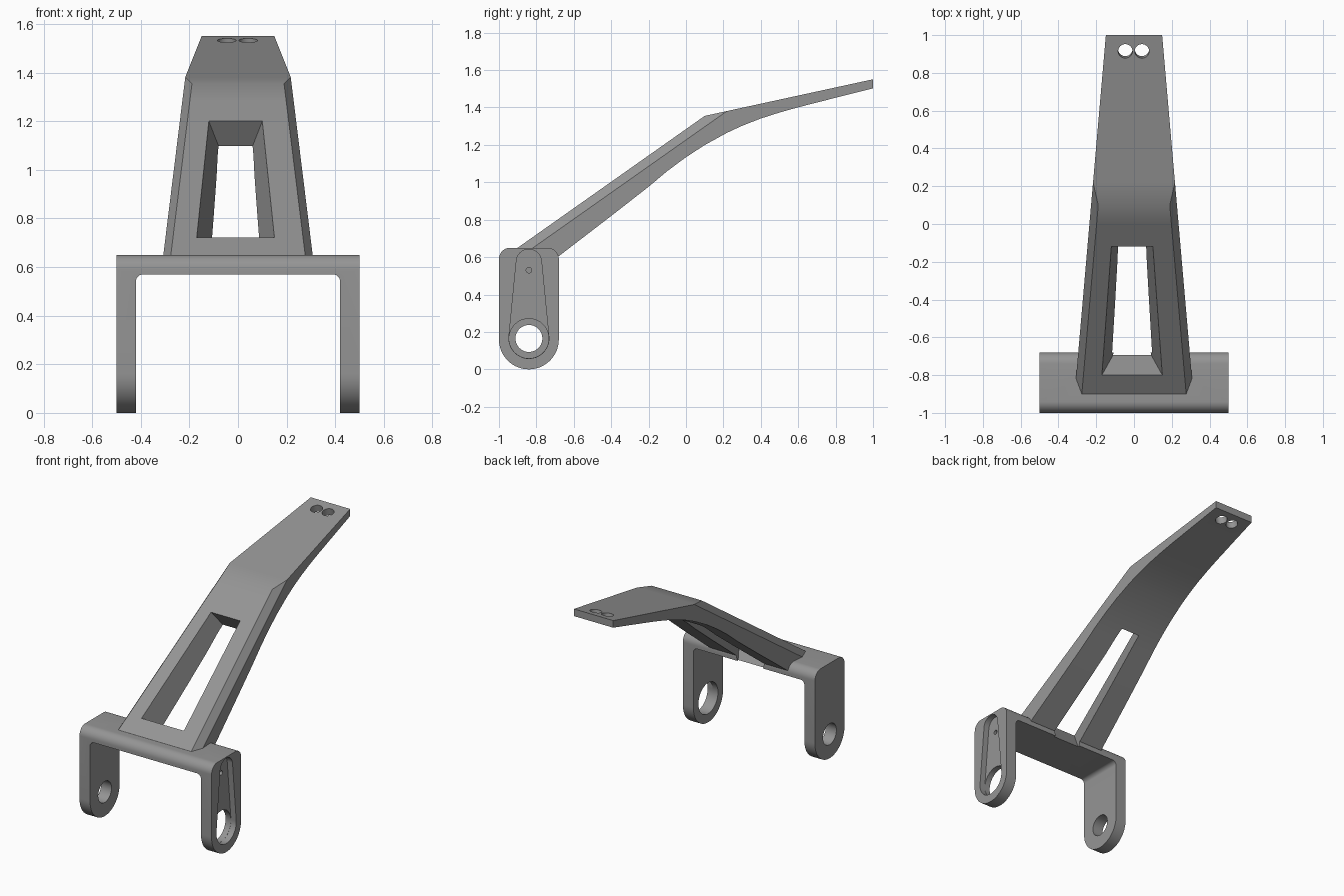
import bpy, bmesh, math
from mathutils import Vector, Matrix

if "Cube" in bpy.data.objects:
    bpy.data.objects.remove(bpy.data.objects["Cube"])

grey = bpy.data.materials.new("mid grey")
grey.diffuse_color = (0.30, 0.30, 0.30, 1)
grey.use_nodes = True
grey.node_tree.nodes["Principled BSDF"].inputs["Base Color"].default_value = grey.diffuse_color


def finish(name, bm):
    bmesh.ops.remove_doubles(bm, verts=bm.verts, dist=1e-5)
    bmesh.ops.recalc_face_normals(bm, faces=bm.faces)
    me = bpy.data.meshes.new(name)
    bm.to_mesh(me)
    bm.free()
    me.materials.append(grey)
    ob = bpy.data.objects.new(name, me)
    bpy.context.collection.objects.link(ob)
    return ob


def loft(name, rings):
    """Skin a list of equal-length rings and cap both ends."""
    bm = bmesh.new()
    vs = [[bm.verts.new(p) for p in r] for r in rings]
    n = len(vs[0])
    for a, b in zip(vs, vs[1:]):
        for i in range(n):
            j = (i + 1) % n
            bm.faces.new((a[i], a[j], b[j], b[i]))
    bm.faces.new(vs[0])
    bm.faces.new(vs[-1])
    return finish(name, bm)


def along_x(name, pts, x0, x1):
    return loft(name, [[(x, y, z) for y, z in pts] for x in (x0, x1)])


def arc(cx, cz, r, a0, a1, n=10):
    return [(cx + r * math.cos(a0 + (a1 - a0) * i / n),
             cz + r * math.sin(a0 + (a1 - a0) * i / n)) for i in range(n + 1)]


def circle(cx, cz, r, n=40):
    return arc(cx, cz, r, 0, 2 * math.pi, n)[:-1]


def boolean(target, tool, op):
    m = target.modifiers.new(op, 'BOOLEAN')
    m.operation, m.solver, m.object = op, 'EXACT', tool
    bpy.context.view_layer.objects.active = target
    bpy.ops.object.modifier_apply(modifier=m.name)
    bpy.data.objects.remove(tool)


PI = math.pi
CY, CZ = -0.84, 0.165          # pivot hole centre

# Bracket: round-ended side profile, hollowed into two legs and a crossbar
side = (arc(CY, 0.16, 0.16, PI, 2 * PI, 32)
        + arc(-0.74, 0.59, 0.06, 0, PI / 2) + arc(-0.94, 0.59, 0.06, PI / 2, PI))
body = along_x("bracket_with_arm", side, -0.5, 0.5)
gap = [(-0.42, -0.1), (0.42, -0.1)] + arc(0.39, 0.54, 0.03, 0, PI / 2) \
    + arc(-0.39, 0.54, 0.03, PI / 2, PI)
boolean(body, loft("leg_gap", [[(x, y, z) for x, z in gap] for y in (-1.2, -0.5)]),
        'DIFFERENCE')


# Arm: tapering beam, two-plane deck, chamfered lower part, curved underside
def deck(y):
    return min(0.65 + 0.705 * (y + 0.9), 1.355 + 0.2175 * (y - 0.1))


under = [(-0.9, 0.58), (-0.68, 0.605), (-0.4, 0.82), (-0.2, 0.976), (-0.1, 1.06),
         (0, 1.134), (0.1, 1.199), (0.22, 1.265), (0.3, 1.302), (0.4, 1.341),
         (0.5, 1.373), (0.6, 1.401), (0.8, 1.452), (1, 1.502)]
rings = []
for y, zb in under:
    w = 0.236 - 0.087 * y
    t = max(0, min(1, (0.22 - y) / 0.12))      # chamfer fades out past the bend
    ins, drop, zt = 0.038 * t, 0.058 * t, deck(y)
    half = [(w - ins, y, zt), (w, y, zt - drop), (w, y, zb)]
    rings.append(half + [(-x, yy, z) for x, yy, z in reversed(half)])
boolean(body, loft("arm", rings), 'UNION')

# Window: drafted opening cut square to the lower deck
n = Vector((0, 0.576, -0.817))


def window_ring(depth):
    s, out = 0.32 * depth, []
    for x, y in ((-0.17, -0.8), (0.15, -0.8), (0.10, -0.12), (-0.12, -0.12)):
        x += s if x < 0 else -s
        out.append(Vector((x, y, deck(y))) + n * depth)
    return out


boolean(body, loft("window_cut", [window_ring(-0.1), window_ring(0.25)]), 'DIFFERENCE')

# Two screw holes square to the tip
tilt = Matrix.Translation((0, 0.915, deck(0.915))) @ Matrix.Rotation(math.atan(0.2175), 4, 'X')
for cx in (-0.046, 0.042):
    boolean(body, loft("screw_cut", [[tilt @ Vector((x, y, h)) for x, y in circle(cx, 0, 0.038)]
                                     for h in (-0.2, 0.2)]), 'DIFFERENCE')

# Pivot holes, horn-shaped recess and small pin hole
a = math.asin(0.04 / 0.41)
horn = arc(CY, 0.575, 0.067, a, PI - a, 20) + arc(CY, CZ, 0.107, PI - a, 2 * PI + a, 30)
boolean(body, along_x("left_pivot_cut", circle(CY, CZ, 0.072), -0.6, -0.3), 'DIFFERENCE')
boolean(body, along_x("horn_cut", horn, 0.46, 0.6), 'DIFFERENCE')
boolean(body, along_x("right_pivot_cut", circle(CY, CZ, 0.106), 0.3, 0.55), 'DIFFERENCE')
boolean(body, along_x("pin_cut", circle(CY, 0.53, 0.015, 16), 0.3, 0.55), 'DIFFERENCE')

# Smooth curved areas, keep hard edges
body.data.materials.clear()
body.data.materials.append(grey)
for p in body.data.polygons:
    p.material_index = 0
bpy.ops.object.select_all(action='DESELECT')
body.select_set(True)
bpy.context.view_layer.objects.active = body
bpy.ops.object.shade_smooth_by_angle(angle=math.radians(30))
